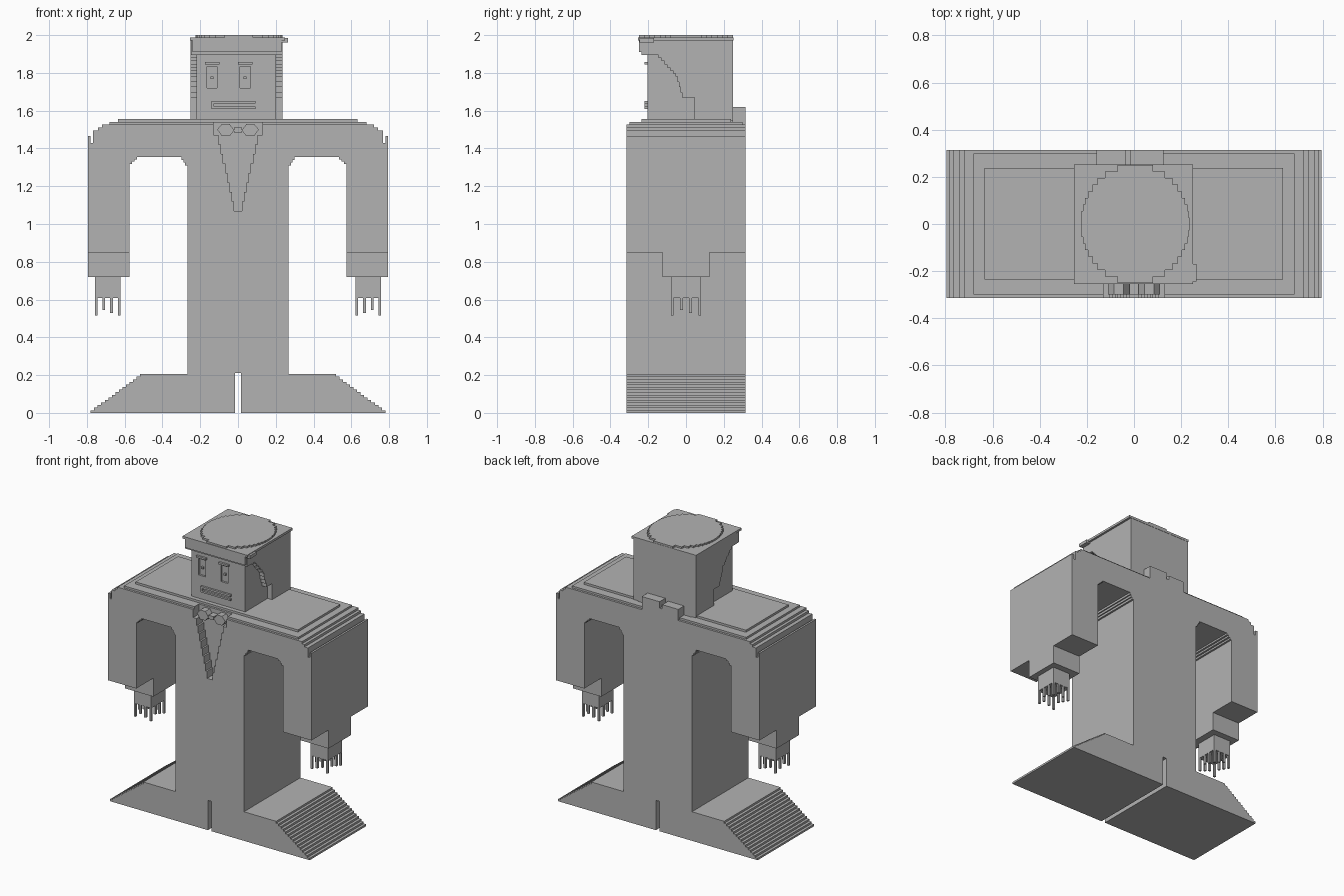
import bpy, bmesh, math
from mathutils import Vector

cube = bpy.data.objects.get("Cube")
if cube:
    bpy.data.objects.remove(cube, do_unlink=True)

grey = bpy.data.materials.new("plain grey")
grey.use_nodes = True
grey.diffuse_color = (0.45, 0.45, 0.45, 1)
grey.node_tree.nodes["Principled BSDF"].inputs["Base Color"].default_value = grey.diffuse_color


def finish(name, bm):
    bmesh.ops.recalc_face_normals(bm, faces=bm.faces)
    mesh = bpy.data.meshes.new(name)
    bm.to_mesh(mesh)
    bm.free()
    mesh.materials.append(grey)
    ob = bpy.data.objects.new(name, mesh)
    bpy.context.collection.objects.link(ob)
    return ob


def prism(name, points, lo, hi, axis="y"):
    """Extrude a flat outline along one axis."""
    place = {"x": lambda a, b: Vector((lo, a, b)),
             "y": lambda a, b: Vector((a, lo, b)),
             "z": lambda a, b: Vector((a, b, lo))}[axis]
    bm = bmesh.new()
    face = bm.faces.new([bm.verts.new(place(a, b)) for a, b in points])
    new = bmesh.ops.extrude_face_region(bm, geom=[face])["geom"]
    shift = Vector([hi - lo if a == axis else 0 for a in "xyz"])
    bmesh.ops.translate(bm, vec=shift, verts=[v for v in new if isinstance(v, bmesh.types.BMVert)])
    return finish(name, bm)


def box(name, x0, x1, y0, y1, z0, z1):
    return prism(name, [(x0, z0), (x1, z0), (x1, z1), (x0, z1)], y0, y1)


def stairs(a, b, n, rise_first=True):
    """Stepped points from a to b."""
    pts = [a]
    for i in range(n):
        x0, z0 = pts[-1]
        t = (i + 1) / n
        x1, z1 = a[0] + (b[0] - a[0]) * t, a[1] + (b[1] - a[1]) * t
        pts += [(x0, z1) if rise_first else (x1, z0), (x1, z1)]
    return pts


def mirrored(half):
    return half + [(-x, z) for x, z in reversed(half)]


def cut(target, cutter):
    cutter.hide_render = True
    mod = target.modifiers.new("cut", "BOOLEAN")
    mod.operation, mod.solver, mod.object = "DIFFERENCE", "EXACT", cutter
    bpy.context.view_layer.objects.active = target
    bpy.ops.object.modifier_apply(modifier=mod.name)


# Robe: one stepped outline with feet, arches under the arms and a slit
D = 0.315
half = [(0.015, 0.21), (0.015, 0)]
half += stairs((0.78, 0), (0.5, 0.205), 15)
half += [(0.267, 0.205), (0.267, 1.31)]
half += stairs((0.28, 1.31), (0.307, 1.355), 3)
half += stairs((0.52, 1.355), (0.574, 1.305), 4, False)
half += [(0.574, 0.85), (0.795, 0.85), (0.795, 1.465), (0.781, 1.465), (0.781, 1.43), (0.767, 1.43),
         (0.767, 1.495), (0.74, 1.495), (0.74, 1.512), (0.72, 1.512), (0.72, 1.527)]
body = prism("robe", mirrored(half), -D, D)
yoke = box("shoulder_layer_lower", -0.68, 0.68, -0.3, 0.3, 1.52, 1.541)
box("shoulder_layer_upper", -0.635, 0.632, -0.235, 0.238, 1.53, 1.556)

# Stepped neckline opening
neck = mirrored(stairs((0.02, 1.07), (0.115, 1.47), 8) + [(0.13, 1.47), (0.13, 1.6)])
opening = prism("neckline_cutter", neck, -0.4, -0.25)
for part in (body, yoke):
    cut(part, opening)
bpy.data.objects.remove(opening, do_unlink=True)

# Bow at the throat
for side, label in ((1, "left"), (-1, "right")):
    bow = [(0.02, 1.495), (0.045, 1.53), (0.085, 1.53), (0.11, 1.5), (0.085, 1.465), (0.045, 1.465)]
    prism(label + "_bow_loop", [(side * x, z) for x, z in bow], -0.3, -0.24)
box("bow_knot", -0.02, 0.02, -0.3, -0.24, 1.485, 1.51)

# Back collar, split at the middle
box("back_collar_right", -0.16, -0.035, 0.25, D, 1.5, 1.605)
box("back_collar_left", -0.014, 0.125, 0.25, D, 1.5, 1.62)
box("back_collar_middle", -0.04, -0.01, 0.25, D, 1.5, 1.575)

# Cuffs, hands and fingers
for side, label in ((1, "left"), (-1, "right")):
    def arm_box(name, x0, x1, y0, y1, z0, z1):
        a, b = sorted((side * x0, side * x1))
        box(label + name, a, b, y0, y1, z0, z1)
    arm_box("_cuff", 0.574, 0.795, -0.125, 0.125, 0.72, 0.86)
    arm_box("_hand", 0.622, 0.758, -0.08, 0.08, 0.608, 0.73)
    for i in range(4):
        for j in range(4):
            if i in (1, 2) and j in (1, 2):
                continue
            x, y = 0.622 + i * 0.0405, -0.08 + j * 0.0485
            drop = 0.515 + 0.015 * ((i + 2 * j) % 3)
            arm_box(f"_finger_{i}{j}", x, x + 0.0145, y, y + 0.0145, drop, 0.62)

# Head with recessed eyes
head = box("head", -0.22, 0.2, -0.205, 0.25, 1.54, 1.98)
for x, label in ((-0.165, "right"), (0.01, "left")):
    socket = box("eye_cutter", x, x + 0.055, -0.3, -0.191, 1.72, 1.835)
    cut(head, socket)
    bpy.data.objects.remove(socket, do_unlink=True)
    box(label + "_pupil", x + 0.02, x + 0.034, -0.205, -0.185, 1.768, 1.782)
    box(label + "_eyebrow", x - 0.01, x + 0.066, -0.219, -0.2, 1.845, 1.858)

# Mouth as a raised frame
box("upper_lip", -0.14, 0.092, -0.219, -0.2, 1.638, 1.652)
box("lower_lip", -0.14, 0.092, -0.219, -0.2, 1.61, 1.622)
box("mouth_corner", -0.14, -0.127, -0.219, -0.2, 1.62, 1.64)

# Hair: side slabs with a stepped front edge, fringe and cap
edge = [(0.045, 1.545), (0.045, 1.67)]
edge += stairs((-0.02, 1.67), (-0.055, 1.78), 4)
edge += stairs((-0.055, 1.78), (-0.16, 1.895), 7)
edge += [(-0.205, 1.895), (-0.205, 1.98), (0.25, 1.98), (0.25, 1.545)]
prism("hair_side_right", edge, -0.252, -0.215, "x")
prism("hair_side_left", edge, 0.195, 0.235, "x")
box("fringe", -0.25, 0.235, -0.235, -0.2, 1.895, 1.98)
box("fringe_front", -0.24, 0.23, -0.25, -0.23, 1.91, 1.98)
box("stray_lock", 0.23, 0.265, -0.245, -0.17, 1.962, 1.984)
box("cap_brim", -0.255, 0.25, -0.255, 0.252, 1.972, 1.988)

# Round crown with a stepped rim
rows = 18
quarter = []
for i in range(rows):
    y0, y1 = (-0.25 + 0.5 * k / rows for k in (i, i + 1))
    mid = (y0 + y1) / 2
    w = 0.23 * math.sqrt(1 - (mid / 0.25) ** 2)
    quarter += [(w, y0), (w, y1)]
crown = prism("crown", mirrored(quarter), 1.98, 2.0, "z")
crown.location.x = 0.005
